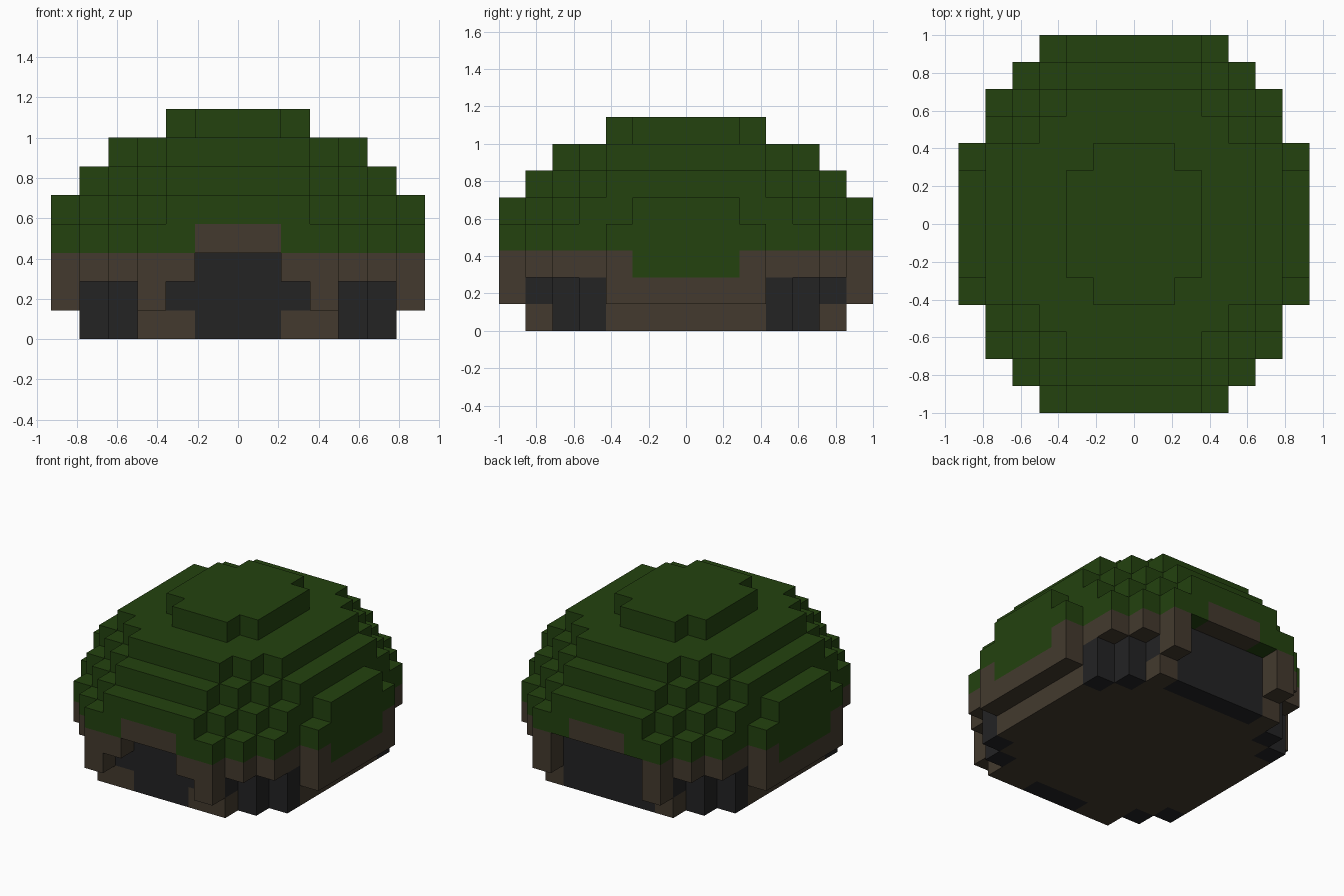
import bpy, bmesh
from mathutils import Vector

cube = bpy.data.objects.get("Cube")
if cube:
    bpy.data.objects.remove(cube, do_unlink=True)

U = 1 / 7  # edge length of one block


def material(name, rgb):
    lin = [(c / 255 / 12.92 if c < 10 else ((c / 255 + 0.055) / 1.055) ** 2.4) for c in rgb]
    m = bpy.data.materials.new(name)
    m.use_nodes = True
    m.diffuse_color = (*lin, 1)
    m.node_tree.nodes["Principled BSDF"].inputs["Base Color"].default_value = (*lin, 1)
    return m


GREEN = material("shell_green", (35, 66, 15))
BROWN = material("rim_brown", (67, 58, 46))
BLACK = material("hollow_black", (35, 35, 36))

# Stepped outline of each layer, bottom to top: for each row of blocks away
# from the middle (y), the furthest block along x. Rows are mirrored in y.
LAYERS = [
    [5, 5, 5, 5, 4, 3],
    [6, 6, 6, 5, 4, 3, 3],
    [6, 6, 6, 5, 5, 4, 3],
    [6, 6, 6, 5, 5, 4, 3],
    [6, 6, 5, 5, 4, 3, 2],
    [5, 5, 5, 4, 3, 2],
    [4, 4, 4, 3, 2],
    [2, 2, 1],
]

# Half width (in blocks) of the end openings on layers 0, 1 and 2
OPENING = {"front": [1, 2, 1], "back": [2, 2, 2]}
# Dark leg hollows: (x, row) on layers 0 and 1
LEG = [{(5, 3), (4, 4)}, {(5, 3), (4, 4), (3, 5)}]


def part_of(i, j, k):
    """Name and material of the block at column i, row j, layer k (None = empty)."""
    row, ax = (j if j >= 0 else -j - 1), abs(i)
    end = "front" if j < 0 else "back"
    side = "left" if i > 0 else "right"
    if k < 3 and ax <= OPENING[end][k]:
        if row == 6:
            return None
        if row == 5:
            return end + "_opening", BLACK
    if k < 2 and (ax, row) in LEG[k]:
        return f"{end}_{side}_leg_hollow", BLACK
    if k == 3 and row == 6 and ax <= 1:
        return end + "_lintel", BROWN
    if k >= 3 or (k == 2 and ax == 6 and row <= 1):
        return "shell_dome", GREEN
    return "lower_rim", BROWN


# Fill the layers with blocks
blocks = {}
for k, rows in enumerate(LAYERS):
    for row, half in enumerate(rows):
        for j in (row, -row - 1):
            for i in range(-half, half + 1):
                part = part_of(i, j, k)
                if part:
                    blocks[i, j, k] = part


def add_face(bm, cell, axis, sign):
    """Add one outer side of a block."""
    centre = Vector((cell[0], cell[1] + 0.5, cell[2] + 0.5))
    n, a, b = Vector(), Vector(), Vector()
    n[axis] = sign * 0.5
    a[(axis + 1) % 3] = 0.5
    b[(axis + 2) % 3] = 0.5 * sign
    corners = (-a - b, a - b, a + b, b - a)
    bm.faces.new([bm.verts.new((centre + n + c) * U) for c in corners])


# Build every part from the exposed sides of its blocks
meshes = {}
for cell, part in blocks.items():
    for axis in range(3):
        for sign in (-1, 1):
            other = list(cell)
            other[axis] += sign
            if tuple(other) not in blocks:
                if part[0] not in meshes:
                    meshes[part[0]] = (bmesh.new(), part[1])
                add_face(meshes[part[0]][0], cell, axis, sign)

for name, (bm, mat) in meshes.items():
    bmesh.ops.remove_doubles(bm, verts=bm.verts, dist=0.001)
    mesh = bpy.data.meshes.new(name)
    bm.to_mesh(mesh)
    bm.free()
    mesh.materials.append(mat)
    bpy.context.collection.objects.link(bpy.data.objects.new(name, mesh))
